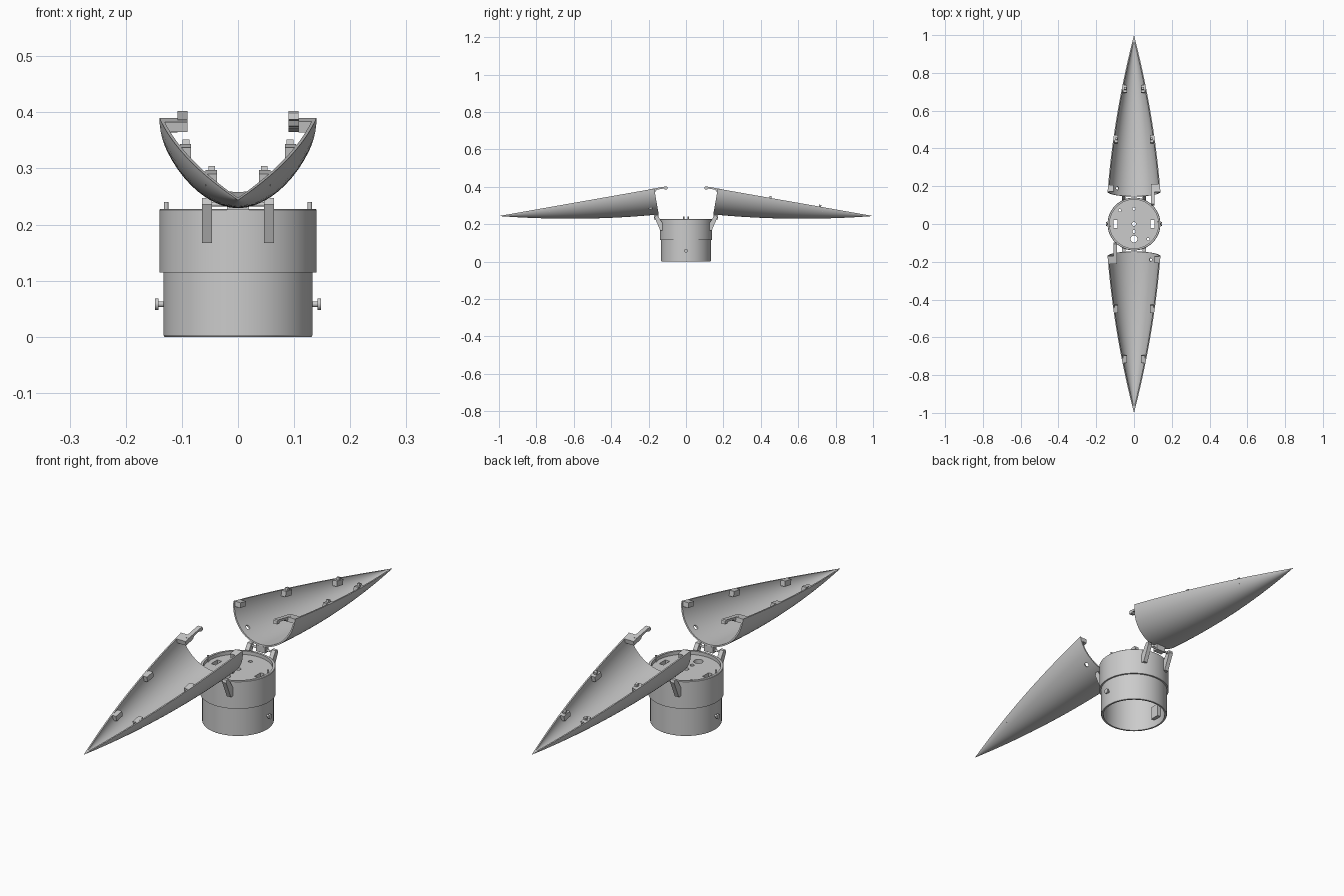
import bpy, bmesh, math
from mathutils import Matrix, Vector

if "Cube" in bpy.data.objects:
    bpy.data.objects.remove(bpy.data.objects["Cube"])

R, L, WALL = 0.14, 0.843, 0.006      # nose base radius, length, skin thickness
IDENT = Matrix.Identity(4)


def finish(name, bm, M=IDENT):
    bmesh.ops.remove_doubles(bm, verts=bm.verts, dist=1e-6)
    bmesh.ops.recalc_face_normals(bm, faces=bm.faces)
    bm.transform(M)
    me = bpy.data.meshes.new(name)
    bm.to_mesh(me)
    bm.free()
    ob = bpy.data.objects.new(name, me)
    bpy.context.collection.objects.link(ob)
    return ob


def box(name, lo, hi, M=IDENT):
    lo, hi = Vector(lo), Vector(hi)
    bm = bmesh.new()
    bmesh.ops.create_cube(bm, size=1)
    for v in bm.verts:
        v.co = (lo + hi) / 2 + v.co * (hi - lo)
    return finish(name, bm, M)


def cyl(name, a, b, r, M=IDENT, seg=24):
    a, b = Vector(a), Vector(b)
    d = b - a
    bm = bmesh.new()
    bmesh.ops.create_cone(bm, cap_ends=True, segments=seg, radius1=r, radius2=r, depth=d.length)
    T = Matrix.Translation((a + b) / 2) @ d.to_track_quat('Z', 'Y').to_matrix().to_4x4()
    bm.transform(T)
    return finish(name, bm, M)


def prism(name, pts, x0, x1, M=IDENT):
    """Extrude a y-z outline from x0 to x1."""
    bm = bmesh.new()
    f = bm.faces.new([bm.verts.new((x0, y, z)) for y, z in pts])
    ext = bmesh.ops.extrude_face_region(bm, geom=[f])['geom']
    bmesh.ops.translate(bm, vec=(x1 - x0, 0, 0),
                        verts=[v for v in ext if isinstance(v, bmesh.types.BMVert)])
    return finish(name, bm, M)


def lathe(name, pts, seg=72):
    """Revolve a closed r-z outline about z."""
    bm = bmesh.new()
    rings = [[bm.verts.new((r * math.cos(t), r * math.sin(t), z)) for r, z in pts]
             for t in (2 * math.pi * j / seg for j in range(seg))]
    n = len(pts)
    for j in range(seg):
        p, q = rings[j], rings[(j + 1) % seg]
        for i in range(n):
            k = (i + 1) % n
            bm.faces.new((p[i], q[i], q[k], p[k]))
    return finish(name, bm)


def cut(ob, cutters):
    for c in cutters:
        m = ob.modifiers.new('hole', 'BOOLEAN')
        m.operation, m.object, m.solver = 'DIFFERENCE', c, 'EXACT'
        bpy.context.view_layer.objects.active = ob
        bpy.ops.object.modifier_apply(modifier=m.name)
        bpy.data.objects.remove(c)


def radius(s):
    return R - 0.0776 * s - (R - 0.0776 * L) / L ** 2 * s * s


def half_shell(name, M, n=28, seg=36):
    """Hollow half ogive along +y, open side up."""
    s_in = L - WALL / 0.25
    outer = [(L * i / n, radius(L * i / n)) for i in range(n)] + [(L, 0)]
    inner = [(s_in * i / n, radius(s_in * i / n) - WALL) for i in range(n)] + [(s_in, 0)]
    bm = bmesh.new()

    def ring(pts, t):
        return [bm.verts.new((r * math.cos(t), s, r * math.sin(t))) for s, r in pts]
    angles = [math.pi + math.pi * j / seg for j in range(seg + 1)]
    O = [ring(outer, t) for t in angles]
    I = [ring(inner, t) for t in angles]
    for j in range(seg):
        bm.faces.new((O[j][0], O[j + 1][0], I[j + 1][0], I[j][0]))
        for A in (O, I):
            for i in range(n):
                bm.faces.new((A[j][i], A[j + 1][i], A[j + 1][i + 1], A[j][i + 1]))
    for j in (0, seg):
        for i in range(n):
            bm.faces.new((O[j][i], O[j][i + 1], I[j][i + 1], I[j][i]))
    return finish(name, bm, M)


# Base body: stepped tube with a raised rim
lathe('base_body', [(0.124, 0), (0.131, 0), (0.133, 0.003), (0.133, 0.115), (0.14, 0.115),
                    (0.14, 0.226), (0.138, 0.228), (0.129, 0.228), (0.129, 0.208), (0.124, 0.2)])

# Deck plate with its holes
deck = cyl('deck_plate', (0, 0, 0.197), (0, 0, 0.214), 0.1295, seg=72)
holes = [(0, 0.08, 0.008), (0, 0, 0.011), (0, -0.04, 0.008), (0, -0.08, 0.018),
         (-0.075, 0.072, 0.007), (0.075, -0.08, 0.007)]
cutters = [cyl('cutter', (x, y, 0.18), (x, y, 0.24), r) for x, y, r in holes]
cutters += [box('cutter', (c - 0.01, -0.02, 0.18), (c + 0.01, 0.02, 0.24)) for c in (-0.098, 0.098)]
cut(deck, cutters)

for sx in (-1, 1):
    # Side pins with heads, their inner mounts, and rim posts
    cyl('side_pin', (sx * 0.12, 0, 0.058), (sx * 0.146, 0, 0.058), 0.005)
    cyl('side_pin_head', (sx * 0.142, 0, 0.058), (sx * 0.148, 0, 0.058), 0.0105)
    xs = sorted((sx * 0.108, sx * 0.127))
    box('pin_mount', (xs[0], -0.02, 0.03), (xs[1], 0.02, 0.085))
    cyl('rim_post', (sx * 0.128, sx * 0.012, 0.205), (sx * 0.128, sx * 0.012, 0.24), 0.004)

TILT = Matrix.Translation((0, 0.17, 0.39)) @ Matrix.Rotation(math.radians(-10), 4, 'X')

for side, turn in (('rear', 0), ('front', math.pi)):
    Z = Matrix.Rotation(turn, 4, 'Z')
    M = Z @ TILT

    # Nose half with a side hole near its base
    shell = half_shell(side + '_nose_half', M)
    cut(shell, [cyl('cutter', (-0.07, 0.037, -0.077), (-0.115, 0.037, -0.126), 0.009, M)])

    # Joining tabs along the cut edge, pegs on the rear half only
    for s in (0.285, 0.555):
        for sx in (-1, 1):
            e = radius(s + 0.02) - 0.003
            xs = sorted((sx * e, sx * (e - 0.02)))
            box(side + '_joining_tab', (xs[0], s - 0.02, -0.022), (xs[1], s + 0.02, 0), M)
            if side == 'rear':
                c = sx * (e - 0.011)
                box('joining_peg', (c - 0.006, s - 0.006, -0.004), (c + 0.006, s + 0.006, 0.01), M)

    # Latch arm on one corner, catch block on the other
    box(side + '_latch_block', (0.09, 0.0, -0.018), (0.134, 0.042, 0.0), M)
    prism(side + '_latch_arm', [(0.02, -0.016), (0.02, 0.001), (-0.066, 0.001), (-0.07, -0.003),
                                (-0.07, -0.015), (-0.056, -0.015), (-0.05, -0.008),
                                (-0.012, -0.008), (-0.006, -0.016)], 0.09, 0.108, M)
    box(side + '_catch_block', (-0.134, 0.002, -0.02), (-0.108, 0.036, 0.0), M)

    # Hinge: two leaning brackets, gussets inside, axle and shell lug
    for sx in (-1, 1):
        x = sx * 0.055
        prism(side + '_hinge_bracket', [(0.122, 0.167), (0.138, 0.167), (0.168, 0.236),
                                        (0.165, 0.247), (0.152, 0.247), (0.122, 0.2)],
              x - 0.009, x + 0.009, Z)
        prism(side + '_gusset', [(0.118, 0.14), (0.118, 0.2), (0.075, 0.2)],
              x - 0.006, x + 0.006, Z)
    cyl(side + '_hinge_axle', (-0.06, 0.158, 0.236), (0.06, 0.158, 0.236), 0.004, Z)
    box(side + '_hinge_lug', (-0.02, 0.146, 0.226), (0.02, 0.17, 0.252), Z)

# Smooth round surfaces, keep hard edges
bpy.ops.object.select_all(action='SELECT')
bpy.context.view_layer.objects.active = deck
bpy.ops.object.shade_smooth_by_angle(angle=math.radians(30))
